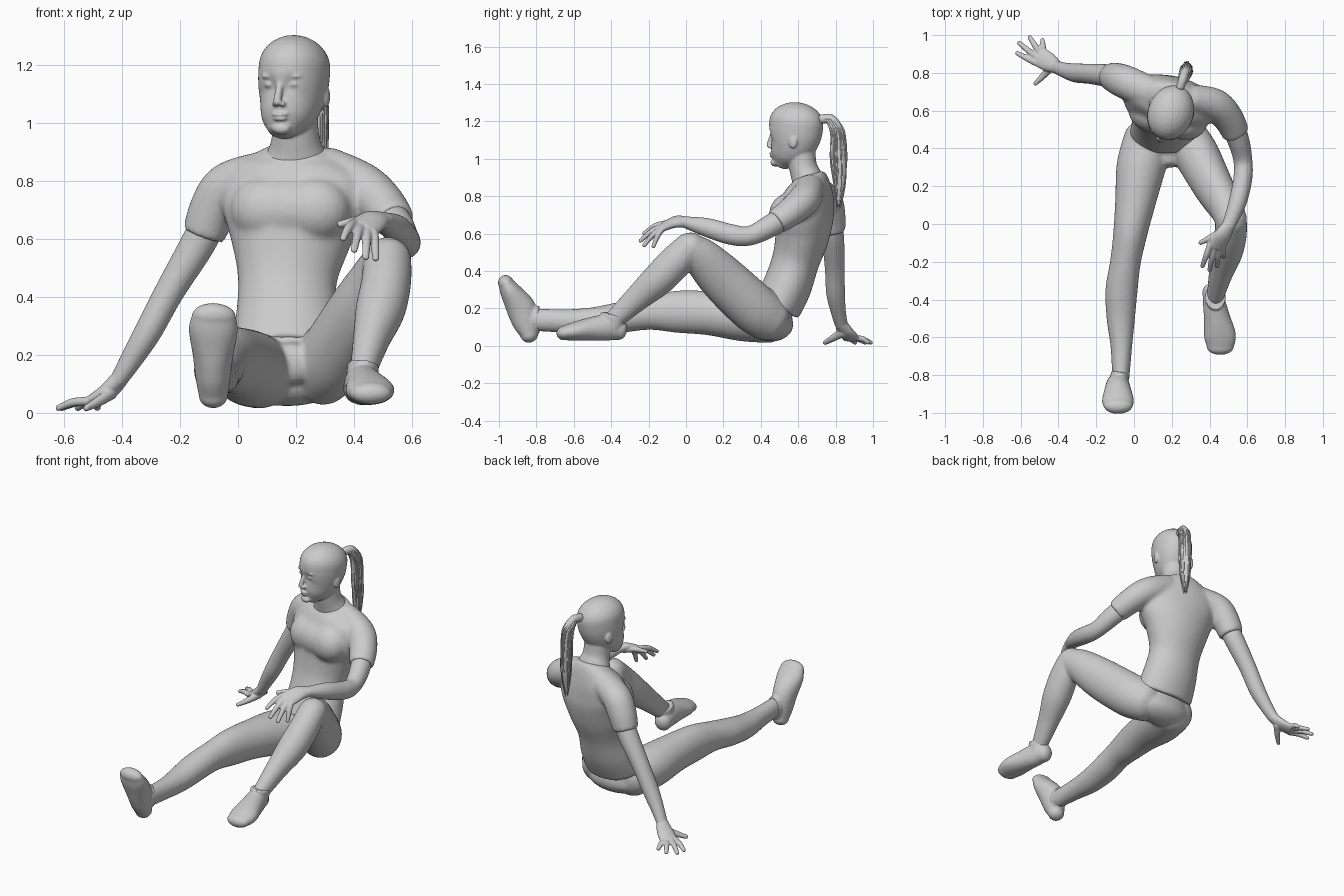
import bpy, bmesh, math, random
from mathutils import Vector, Matrix

random.seed(4)
X, Y, Z = Vector((1, 0, 0)), Vector((0, 1, 0)), Vector((0, 0, 1))


def spline(pts, steps):
    """Catmull-Rom interpolation of rings (x, y, z, side radius, other radius, yaw)."""
    p = [tuple(q) + (0,) * (6 - len(q)) for q in pts]
    out = []
    for i in range(len(p) - 1):
        a, b, c, d = p[max(i - 1, 0)], p[i], p[i + 1], p[min(i + 2, len(p) - 1)]
        for k in range(steps):
            t = k / steps
            out.append([0.5 * (2 * w1 + (w2 - w0) * t + (2 * w0 - 5 * w1 + 4 * w2 - w3) * t * t
                        + (3 * w1 - w0 - 3 * w2 + w3) * t ** 3)
                        for w0, w1, w2, w3 in zip(a, b, c, d)])
    return out + [list(p[-1])]


def loft(bm, pts, hint=X, caps=(0.8, 0.8), n=28, steps=6):
    """Closed tube of elliptical rings with rounded (cap > 0) or flat ends."""
    rings = spline(pts, steps)
    pos = [Vector(r[:3]) for r in rings]
    m = len(rings)
    tan = [(pos[min(i + 1, m - 1)] - pos[max(i - 1, 0)]).normalized() for i in range(m)]
    stack = [(pos[i], tan[i], r[3], r[4], r[5]) for i, r in enumerate(rings)]
    for end, cap in ((0, caps[0]), (1, caps[1])):
        if cap:
            c, t, a, b, yaw = stack[-1] if end else stack[0]
            for ang in (12, 24, 36, 48, 60, 72, 84):
                s, k = math.sin(math.radians(ang)), math.cos(math.radians(ang))
                ring = (c + t * (min(a, b) * cap * s * (1 if end else -1)), t, a * k, b * k, yaw)
                stack.insert(len(stack) if end else 0, ring)
    rows = []
    for c, t, a, b, yaw in stack:
        h = Matrix.Rotation(math.radians(yaw), 3, 'Z') @ hint
        side = (h - t * h.dot(t)).normalized()
        up = t.cross(side)
        rows.append([bm.verts.new(c + side * a * math.cos(2 * math.pi * j / n)
                                  + up * b * math.sin(2 * math.pi * j / n)) for j in range(n)])
    for r0, r1 in zip(rows, rows[1:]):
        for j in range(n):
            bm.faces.new((r0[j], r0[(j + 1) % n], r1[(j + 1) % n], r1[j]))
    bm.faces.new(rows[0])
    bm.faces.new(rows[-1])


def blob(bm, centre, size, yaw=0):
    mat = (Matrix.Translation(centre) @ Matrix.Rotation(math.radians(yaw), 4, 'Z')
           @ Matrix.Diagonal((*size, 1)))
    bmesh.ops.create_uvsphere(bm, u_segments=24, v_segments=14, radius=1, matrix=mat)


def finish(name, bm, voxel=0, smooth=0):
    bmesh.ops.recalc_face_normals(bm, faces=bm.faces)
    for f in bm.faces:
        f.smooth = True
    me = bpy.data.meshes.new(name)
    bm.to_mesh(me)
    bm.free()
    ob = bpy.data.objects.new(name, me)
    bpy.context.collection.objects.link(ob)
    if voxel:
        r = ob.modifiers.new("blend", 'REMESH')
        r.mode, r.voxel_size, r.use_smooth_shade = 'VOXEL', voxel, True
        s = ob.modifiers.new("soften", 'SMOOTH')
        s.factor, s.iterations = 0.5, smooth
    return ob


def hand(bm, palm, side, tips, thumb, lift):
    """Palm, four fingers fanned across the knuckles, and a thumb."""
    side = Vector(side).normalized()
    loft(bm, palm, side, (0.5, 0.8), 20)
    knuckle = Vector(palm[-1][:3])
    for k, tip in zip((-0.038, -0.013, 0.013, 0.038), tips):
        a, b = knuckle + side * k, Vector(tip)
        mid = a.lerp(b, 0.5) + Z * lift
        loft(bm, [(*a, .017, .016), (*mid, .016, .015), (*b, .012, .011)], side, n=12)
    loft(bm, [(*thumb[0], .026, .021), (*thumb[1], .019, .017), (*thumb[2], .013, .011)], side, n=12)


# shirt: torso, draped bust and sleeves
bm = bmesh.new()
loft(bm, [(.17, .485, .205, .192, .13), (.17, .54, .315, .18, .13), (.17, .585, .45, .17, .127),
          (.18, .62, .58, .205, .143, -5), (.19, .637, .70, .25, .15, -10),
          (.195, .657, .80, .25, .125, -14), (.2, .664, .868, .18, .10, -14),
          (.2, .655, .91, .102, .085, -14)], caps=(0, .1), n=48)
for c in ((.095, .59, .70), (.175, .57, .70), (.265, .55, .70)):
    blob(bm, c, (.125, .105, .115), -14)
loft(bm, [(.10, .69, .83, .085, .075), (-.03, .745, .78, .09, .086), (-.085, .768, .70, .085, .084),
          (-.12, .78, .61, .074, .074)], Y, (.6, 0))
loft(bm, [(.30, .665, .835, .085, .075), (.425, .632, .78, .085, .087), (.495, .565, .72, .078, .082),
          (.54, .48, .66, .068, .073)], Z, (.6, 0))
finish("shirt", bm, .009, 16)

# straight supporting arm with its spread hand
bm = bmesh.new()
loft(bm, [(-.085, .77, .69, .06, .06), (-.14, .785, .58, .06, .06), (-.235, .795, .42, .053, .051),
          (-.31, .80, .28, .05, .047), (-.37, .815, .18, .04, .038), (-.41, .83, .115, .035, .03)], Y)
hand(bm, [(-.41, .83, .115, .035, .03), (-.45, .855, .072, .05, .028), (-.50, .885, .04, .054, .02)],
     (.5, .85, 0), [(-.62, .905, .016), (-.61, .96, .016), (-.553, .99, .016), (-.485, .975, .016)],
     [(-.435, .835, .07), (-.48, .785, .04), (-.524, .742, .016)], .008)
finish("supporting_arm", bm, .005, 3)

# bent arm resting on the knee
bm = bmesh.new()
loft(bm, [(.50, .56, .71, .06, .06), (.55, .45, .64, .058, .06), (.576, .34, .588, .05, .052),
          (.576, .24, .595, .05, .055), (.547, .11, .633, .047, .05), (.50, -.01, .662, .035, .03)], X)
hand(bm, [(.50, -.01, .662, .035, .03), (.47, -.06, .662, .048, .027), (.435, -.12, .638, .053, .02)],
     (.85, -.25, -.45), [(.362, -.225, .60), (.40, -.245, .56), (.44, -.225, .535), (.475, -.175, .53)],
     [(.47, -.04, .655), (.41, -.07, .66), (.35, -.10, .65)], .012)
finish("resting_arm", bm, .005, 3)

# hips and both legs
bm = bmesh.new()
loft(bm, [(.17, .465, .11, .19, .108), (.17, .467, .19, .188, .105), (.17, .53, .32, .16, .11)], n=40)
loft(bm, [(.185, .43, .17, .11, .09), (.185, .34, .17, .08, .07)], caps=(.5, .6))
loft(bm, [(.075, .445, .14, .13, .125), (.037, .30, .155, .13, .13), (.008, .12, .175, .108, .118),
          (-.02, -.05, .182, .09, .112), (-.045, -.20, .175, .081, .09), (-.066, -.35, .152, .085, .082),
          (-.07, -.50, .132, .075, .073), (-.067, -.65, .132, .057, .063), (-.07, -.82, .14, .045, .06)], n=36)
loft(bm, [(.285, .445, .145, .115, .125), (.335, .36, .205, .118, .134), (.42, .20, .355, .104, .127),
          (.485, .09, .468, .09, .105), (.515, .025, .524, .083, .082)], caps=(.8, 1), n=36)
loft(bm, [(.515, .015, .522, .083, .082), (.51, -.06, .445, .086, .09), (.49, -.15, .353, .085, .088),
          (.46, -.26, .255, .064, .07), (.43, -.385, .14, .045, .052)], caps=(1, .8), n=36)
finish("legs", bm, .009, 6)

# shoes: foot shell plus ankle collar
bm = bmesh.new()
loft(bm, [(-.085, -.838, .06, .05, .048), (-.086, -.855, .12, .06, .07), (-.086, -.882, .20, .07, .078),
          (-.085, -.935, .285, .084, .058), (-.083, -.962, .333, .076, .042)], caps=(.9, 1.1), n=32)
loft(bm, [(-.072, -.784, .14, .048, .074), (-.082, -.85, .14, .052, .075)], caps=(0, .5), steps=3)
finish("outstretched_shoe", bm, .006, 4)
bm = bmesh.new()
loft(bm, [(.412, -.355, .085, .05, .055), (.425, -.42, .097, .06, .07), (.44, -.50, .09, .07, .064),
          (.455, -.59, .078, .084, .051), (.457, -.65, .068, .072, .039)], caps=(.8, 1.1), n=32)
loft(bm, [(.432, -.385, .168, .054, .072), (.425, -.40, .10, .055, .06)], caps=(0, .5), steps=3)
finish("planted_shoe", bm, .006, 4)

# head: skull with eye sockets pressed in, then features and neck
bm = bmesh.new()
loft(bm, [(.15, .508, .972, .05, .045, -20), (.16, .53, 1.01, .083, .086, -20), (.18, .565, 1.07, .107, .125, -20),
          (.19, .583, 1.13, .118, .144, -20), (.195, .59, 1.19, .120, .148, -20)],
     caps=(.4, .93), n=72, steps=9)
face = Vector((-.34, -.94, 0))
across = Vector((.94, -.34, 0))
front = Vector((.140, .450, 0))
eyes = [front + across * s + Z * 1.132 for s in (-.044, .044)]
for v in bm.verts:
    for e in eyes:
        d = (v.co - e).length
        v.co -= face * .014 * math.exp(-(d / .026) ** 2)
for e in eyes:
    blob(bm, e - face * .034, (.02, .018, .013), -20)
    blob(bm, e + Z * .028 - face * .030, (.03, .018, .010), -20)
for s in (-1, 1):
    blob(bm, Vector((.198, .61, 1.09)) + across * s * .113, (.012, .024, .036), -20)
    blob(bm, front + across * s * .014 + Z * 1.064 - face * .002, (.011, .012, .009), -20)
loft(bm, [(.147, .468, 1.14, .012, .014), (.139, .452, 1.10, .013, .014), (.135, .444, 1.07, .015, .014)],
     across, n=14)
blob(bm, front + Z * 1.028 - face * .012, (.028, .015, .008), -20)
blob(bm, front + Z * 1.014 - face * .014, (.025, .015, .008), -20)
blob(bm, front + Z * .980 - face * .030, (.034, .026, .022), -20)
loft(bm, [(.2, .66, .85, .13, .085), (.2, .645, .90, .10, .082), (.198, .625, .96, .081, .075),
          (.195, .61, 1.06, .08, .08)], n=36)
finish("head", bm, .005, 7)

# ponytail: core with loose strands
bm = bmesh.new()
tail = [(.245, .725, 1.212, .022, .024), (.262, .775, 1.208, .024, .028), (.275, .808, 1.14, .029, .036),
        (.28, .816, 1.0, .030, .041), (.28, .82, .87, .025, .031), (.277, .815, .76, .008, .010)]
loft(bm, tail, X, n=20)
for i in range(26):
    a, end = random.uniform(0, 2 * math.pi), random.uniform(-.03, .04)
    strand = []
    for k, (x, y, z, rs, ru) in enumerate(tail[1:]):
        w = random.uniform(.9, 1.1)
        strand.append((x + rs * w * math.cos(a), y + ru * w * math.sin(a), z + end * k / 4,
                       .006 - .001 * k, .006 - .001 * k))
    loft(bm, strand, X, n=6, steps=4)
finish("ponytail", bm)
